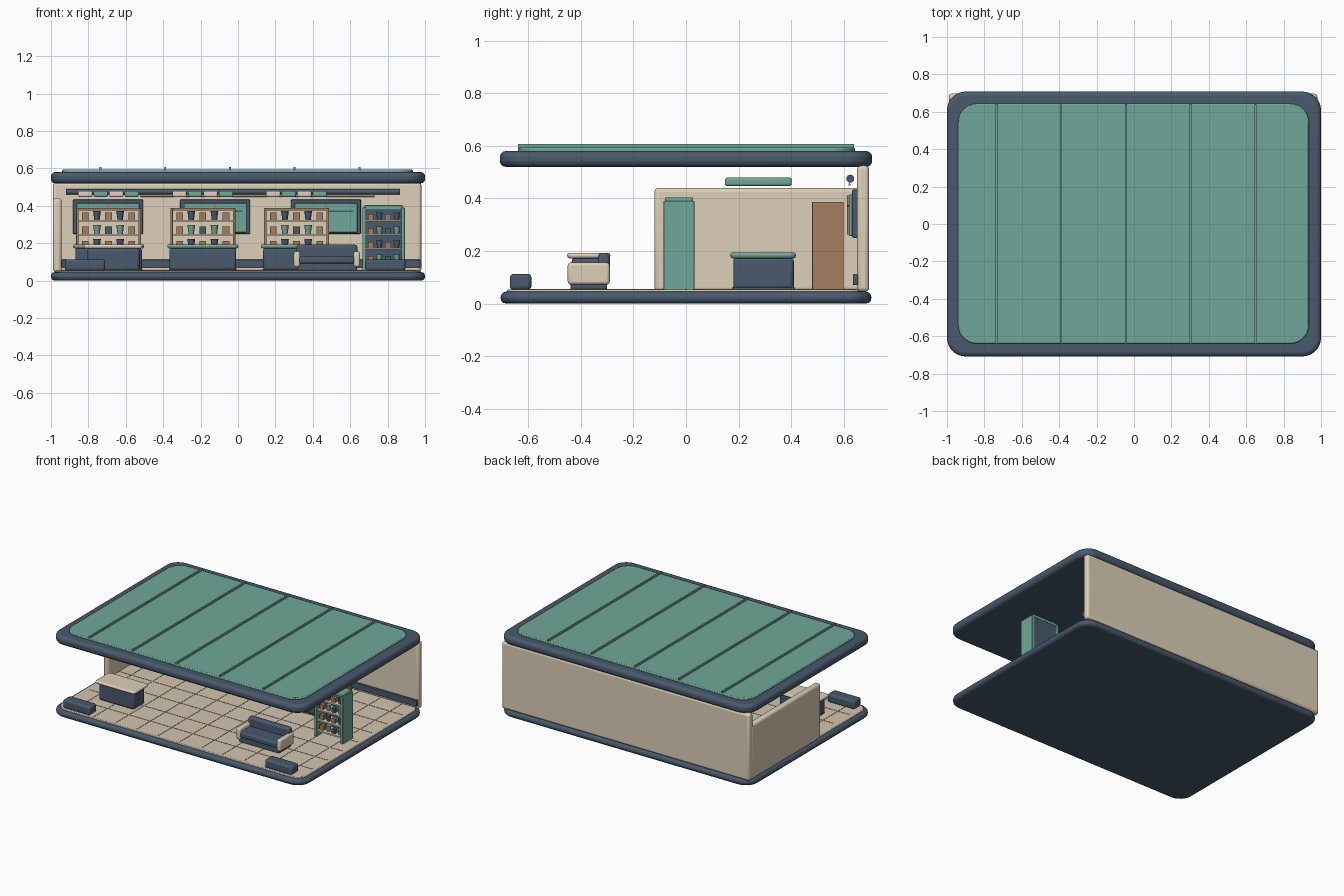
import bpy
import bmesh
from mathutils import Matrix, Vector

cube = bpy.data.objects.get("Cube")
if cube:
    bpy.data.objects.remove(cube, do_unlink=True)


def material(name, rgb):
    m = bpy.data.materials.new(name)
    m.use_nodes = True
    color = (*rgb, 1)
    m.diffuse_color = color
    m.node_tree.nodes["Principled BSDF"].inputs["Base Color"].default_value = color
    return m


BLUE = material("slate blue", (.066, .1, .15))
GREEN = material("sage green", (.162, .39, .314))
BEIGE = material("warm beige", (.73, .63, .48))
BROWN = material("wood brown", (.376, .21, .115))
GROUT = material("grout taupe", (.3, .26, .2))
FLOOR = material("floor cream", (.65, .56, .43))


def finish(name, bm, mats, bevel=0, segments=3):
    bmesh.ops.recalc_face_normals(bm, faces=bm.faces[:])
    mesh = bpy.data.meshes.new(name)
    bm.to_mesh(mesh)
    bm.free()
    ob = bpy.data.objects.new(name, mesh)
    bpy.context.collection.objects.link(ob)
    for m in mats:
        mesh.materials.append(m)
    if bevel:
        mod = ob.modifiers.new("soft edges", 'BEVEL')
        mod.width = bevel
        mod.segments = segments
        mod.limit_method = 'ANGLE'
    bpy.ops.object.select_all(action='DESELECT')
    ob.select_set(True)
    bpy.context.view_layer.objects.active = ob
    bpy.ops.object.shade_smooth_by_angle()
    return ob


def add_box(bm, x, y, z, index=0):
    """Add a box given as (low, high) ranges on each axis."""
    size = [b - a for a, b in (x, y, z)]
    mid = Vector([(a + b) / 2 for a, b in (x, y, z)])
    verts = bmesh.ops.create_cube(bm, size=1, matrix=Matrix.Translation(mid) @ Matrix.Diagonal((*size, 1)))["verts"]
    for f in {f for v in verts for f in v.link_faces}:
        f.material_index = index


def box(name, x, y, z, mat, bevel=0, segments=3, corner=0):
    bm = bmesh.new()
    add_box(bm, x, y, z)
    if corner:
        upright = [e for e in bm.edges if abs(e.verts[0].co.z - e.verts[1].co.z) > 1e-4]
        bmesh.ops.bevel(bm, geom=upright, offset=corner, segments=8, profile=.5, affect='EDGES')
    return finish(name, bm, [mat], bevel, segments)


def around(c, half):
    return (c - half, c + half)


def rail(name, x, y, z, r, mat):
    bm = bmesh.new()
    place = Matrix.Translation((sum(x) / 2, y, z)) @ Matrix.Rotation(1.5708, 4, 'Y')
    bmesh.ops.create_cone(bm, cap_ends=True, segments=16, radius1=r, radius2=r, depth=x[1] - x[0], matrix=place)
    return finish(name, bm, [mat])


def goods(name, cx, y, half, count, levels, r):
    """Rows of cups and small boxes standing on the boards."""
    bm = bmesh.new()
    step = 2 * half / count
    for row, z in enumerate(levels):
        for i in range(count):
            x = cx - half + step * (i + .5)
            if i % 2 == 0:
                index = 1 if (i == 2 and row % 2 == 0) else 0
                add_box(bm, around(x, r), around(y, r), (z, z + r * 2.1), index)
            else:
                verts = bmesh.ops.create_cone(bm, cap_ends=True, segments=12, radius1=r * .8, radius2=r * 1.15,
                                              depth=r * 2.6, matrix=Matrix.Translation((x, y, z + r * 1.3)))["verts"]
                for f in {f for v in verts for f in v.link_faces}:
                    f.material_index = 2 if row % 2 == 0 else 1
    finish(name, bm, [BROWN, BLUE, GREEN])


def shelf(name, x, y, z, levels, side_mat, board_mat, back_mat, wall):
    box(name + "_left_side", (x[1] - wall, x[1]), y, z, side_mat, .003)
    box(name + "_right_side", (x[0], x[0] + wall), y, z, side_mat, .003)
    inner = (x[0] + wall, x[1] - wall)
    box(name + "_back", inner, (y[1] - .012, y[1] - .002), z, back_mat)
    box(name + "_top", inner, y, (z[1] - .012, z[1]), side_mat)
    for level in levels:
        box(name + "_board", inner, (y[0] + .004, y[1] - .012), (level - .01, level), board_mat)


# Floor slab with tiled surface
box("floor_slab", (-1, 1), (-.705, .705), (0, .045), BLUE, .02, 3, .1)
box("floor_surface", (-.975, .975), (-.68, .68), (.04, .054), FLOOR, .004, 2, .08)
bm = bmesh.new()
for i in range(-5, 6):
    add_box(bm, around(i * .17, .003), (-.66, .645), (.052, .0555))
for i in range(-3, 4):
    add_box(bm, (-.94, .95), around(i * .17, .003), (.052, .0555))
finish("tile_joints", bm, [GROUT])

# Walls and baseboard
box("back_wall", (-.99, .98), (.65, .697), (.045, .525), BEIGE, .016)
box("side_wall", (-.99, -.943), (-.12, .67), (.045, .44), BEIGE, .016)
box("baseboard", (-.943, .975), (.635, .655), (.07, .113), BLUE, .004)

# Roof
box("roof_slab", (-1, 1), (-.708, .708), (.52, .58), BLUE, .022, 3, .1)
box("roof_panel", (-.94, .935), (-.64, .643), (.57, .593), GREEN, .006, 2, .1)
for i in range(5):
    box("roof_rib", around(-.735 + i * .346, .005), (-.64, .64), (.585, .606), GREEN)

# Rails above the wall displays
rail("wall_rail", (-.92, .865), .625, .475, .015, BLUE)
rail("light_strip", (-.52, .73), .622, .453, .005, BEIGE)

# Framed wall panels with crossing bars
for cx in (-.695, -.122, .47):
    box("panel_frame", around(cx, .187), (.632, .655), (.25, .433), BLUE, .005)
    box("panel_face", around(cx, .168), (.62, .634), (.257, .415), GREEN, .004)
    box("panel_bar", around(cx, .145), (.615, .621), (.367, .375), BLUE)
    box("panel_post", around(cx, .005), (.612, .621), (.262, .41), BROWN)

# Three display bays: shelf, table and hanging panels
LEVELS = (.1, .175, .25, .325)
for cx in (-.692, -.188, .313):
    shelf("wall_shelf", around(cx, .174), (.48, .6), (.05, .387), LEVELS, BROWN, BEIGE, BEIGE, .014)
    goods("shelf_goods", cx, .52, .155, 5, LEVELS, .018)
    box("table_body", around(cx, .178), (.18, .41), (.052, .175), BLUE, .014)
    box("table_foot", around(cx, .182), (.175, .415), (.052, .062), BLUE, .004)
    box("table_top", around(cx, .19), (.168, .418), (.172, .194), GREEN, .01, 3, .02)
    for i in range(4):
        box("hanging_panel", around(cx + (i - 1.5) * .083, .038), (.148, .402), (.447, .479),
            (BEIGE, GREEN)[i % 2], .009)

# Free-standing rack
shelf("rack", (.665, .892), (-.085, .032), (.05, .39), LEVELS, GREEN, BEIGE, BLUE, .02)
box("rack_cap", (.675, .882), (-.08, .027), (.385, .403), GREEN, .005)
goods("rack_goods", .779, -.05, .093, 4, LEVELS, .015)

# Service counter
box("counter_body", (-.805, -.525), (-.435, -.305), (.052, .175), BLUE, .016)
box("counter_top", (-.825, -.508), (-.452, -.288), (.172, .193), BEIGE, .009, 3, .02)

# Sofa
box("sofa_base", (.315, .635), (-.44, -.3), (.052, .1), BLUE, .008)
box("sofa_seat", (.325, .625), (-.448, -.32), (.09, .13), BLUE, .012)
box("sofa_back", (.312, .638), (-.335, -.29), (.09, .192), BLUE, .014)
for cx in (.315, .635):
    box("sofa_arm", around(cx, .017), (-.45, -.29), (.072, .156), BEIGE, .012)

# Front benches
for cx in (-.818, .787):
    box("front_bench", around(cx, .108), (-.67, -.588), (.052, .113), BLUE, .014)
